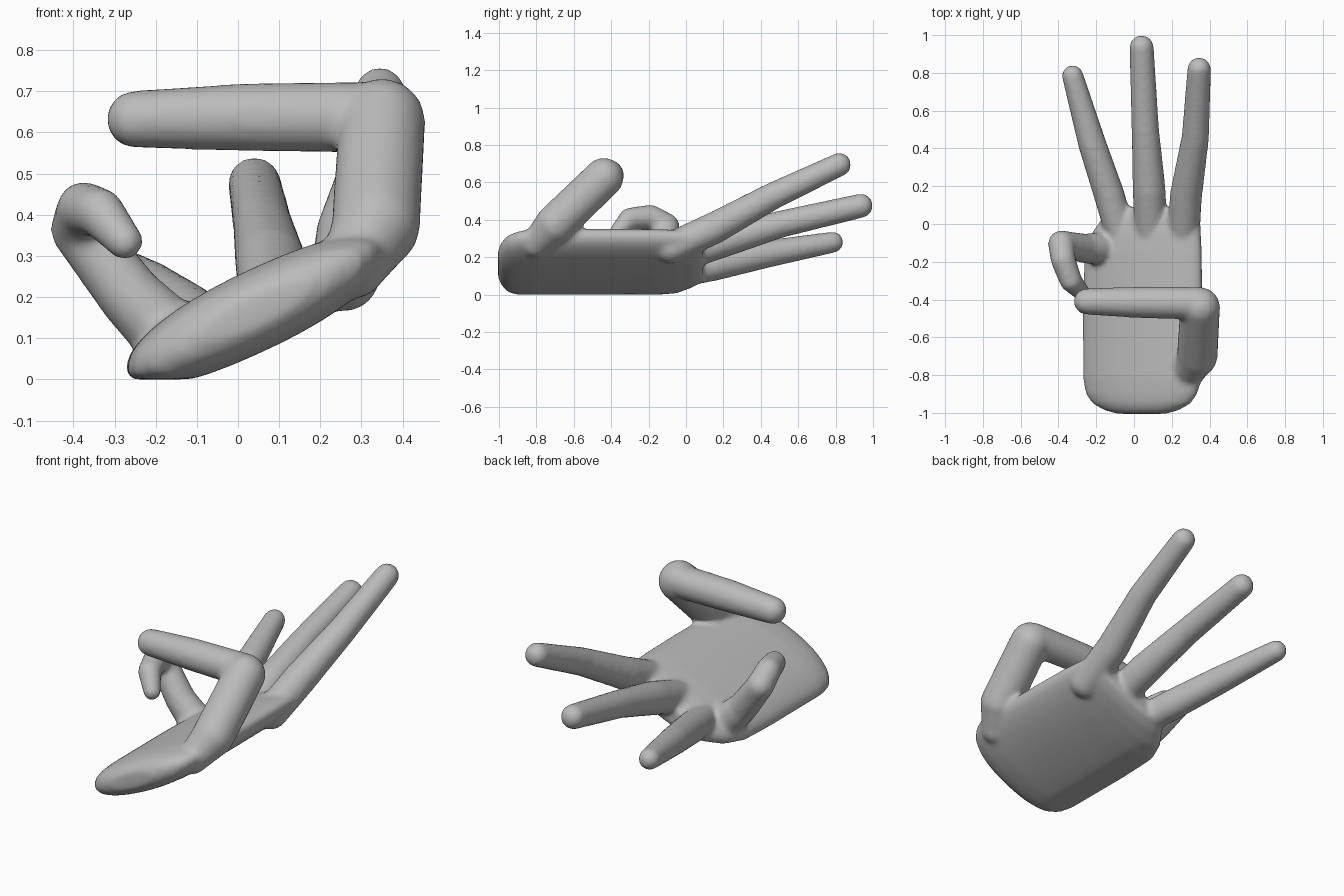
import bpy, bmesh, math
from mathutils import Vector, Matrix

if "Cube" in bpy.data.objects:
    bpy.data.objects.remove(bpy.data.objects["Cube"])

skin = bpy.data.materials.new("plain grey")
skin.diffuse_color = (0.5, 0.5, 0.5, 1)
skin.use_nodes = True
skin.node_tree.nodes["Principled BSDF"].inputs["Base Color"].default_value = skin.diffuse_color

bm = bmesh.new()


def limb(joints):
    """Tapered segments with a ball at every joint; joints are (x, y, z, radius)."""
    for x, y, z, r in joints:
        bmesh.ops.create_uvsphere(bm, u_segments=20, v_segments=12, radius=r,
                                  matrix=Matrix.Translation((x, y, z)))
    for a, b in zip(joints, joints[1:]):
        p, q = Vector(a[:3]), Vector(b[:3])
        turn = (q - p).to_track_quat('Z', 'Y').to_matrix().to_4x4()
        bmesh.ops.create_cone(bm, cap_ends=True, segments=20, radius1=a[3], radius2=b[3],
                              depth=(q - p).length,
                              matrix=Matrix.Translation((p + q) / 2) @ turn)


def palm(sections, sides=40):
    """Loft of slanted rounded slabs; sections are (y, centre x, half width, half thickness)."""
    rings = []
    for y, xc, a, h in sections:
        ring = []
        for i in range(sides):
            t = 2 * math.pi * i / sides
            c, s = math.cos(t), math.sin(t)
            x = xc + a * math.copysign(abs(c) ** 0.9, c)
            z = 0.147 + 0.45 * x + h * math.copysign(abs(s) ** 0.9, s)
            ring.append(bm.verts.new((x, y, max(z, 0))))
        rings.append(ring)
    for r, q in zip(rings, rings[1:]):
        for i in range(sides):
            j = (i + 1) % sides
            bm.faces.new((r[i], r[j], q[j], q[i]))
    bm.faces.new(rings[0][::-1])
    bm.faces.new(rings[-1])


# Palm, from the rounded wrist end to the finger roots
palm([(-1.005, 0.04, 0.13, 0.04), (-0.985, 0.04, 0.20, 0.07), (-0.95, 0.04, 0.26, 0.09),
      (-0.90, 0.04, 0.295, 0.10), (-0.82, 0.045, 0.315, 0.107), (-0.40, 0.045, 0.318, 0.107),
      (-0.15, 0.05, 0.31, 0.105), (-0.05, 0.065, 0.29, 0.10), (0.03, 0.09, 0.26, 0.088),
      (0.09, 0.10, 0.23, 0.06)])

# Thumb: rising base, then a sharp bend across the palm
limb([(0.28, -0.80, 0.275, 0.08), (0.335, -0.70, 0.375, 0.108), (0.35, -0.44, 0.625, 0.106)])
limb([(0.34, -0.42, 0.637, 0.087), (0.02, -0.415, 0.637, 0.083), (-0.25, -0.41, 0.632, 0.070)])

# Index, middle and ring fingers, outstretched and fanned
limb([(0.26, -0.08, 0.25, 0.085), (0.275, 0.15, 0.355, 0.086), (0.325, 0.46, 0.525, 0.073),
      (0.345, 0.82, 0.695, 0.063)])
limb([(0.09, -0.08, 0.19, 0.085), (0.08, 0.18, 0.28, 0.088), (0.06, 0.50, 0.375, 0.073),
      (0.04, 0.935, 0.475, 0.065)])
limb([(-0.07, -0.06, 0.115, 0.08), (-0.13, 0.15, 0.155, 0.082), (-0.22, 0.42, 0.215, 0.075),
      (-0.325, 0.785, 0.28, 0.057)])

# Little finger, curled back over the palm
limb([(-0.16, -0.13, 0.10, 0.09), (-0.26, -0.13, 0.20, 0.078), (-0.385, -0.105, 0.365, 0.071),
      (-0.375, -0.19, 0.415, 0.066), (-0.335, -0.30, 0.405, 0.060), (-0.275, -0.365, 0.335, 0.045)])

# One continuous hand: fuse the parts and soften the seams
mesh = bpy.data.meshes.new("hand")
bmesh.ops.recalc_face_normals(bm, faces=bm.faces)
bm.to_mesh(mesh)
bm.free()
mesh.materials.append(skin)
hand = bpy.data.objects.new("hand", mesh)
bpy.context.collection.objects.link(hand)
fuse = hand.modifiers.new("fuse", 'REMESH')
fuse.mode = 'VOXEL'
fuse.voxel_size = 0.013
fuse.use_smooth_shade = True
soften = hand.modifiers.new("soften", 'SMOOTH')
soften.factor = 0.5
soften.iterations = 8
